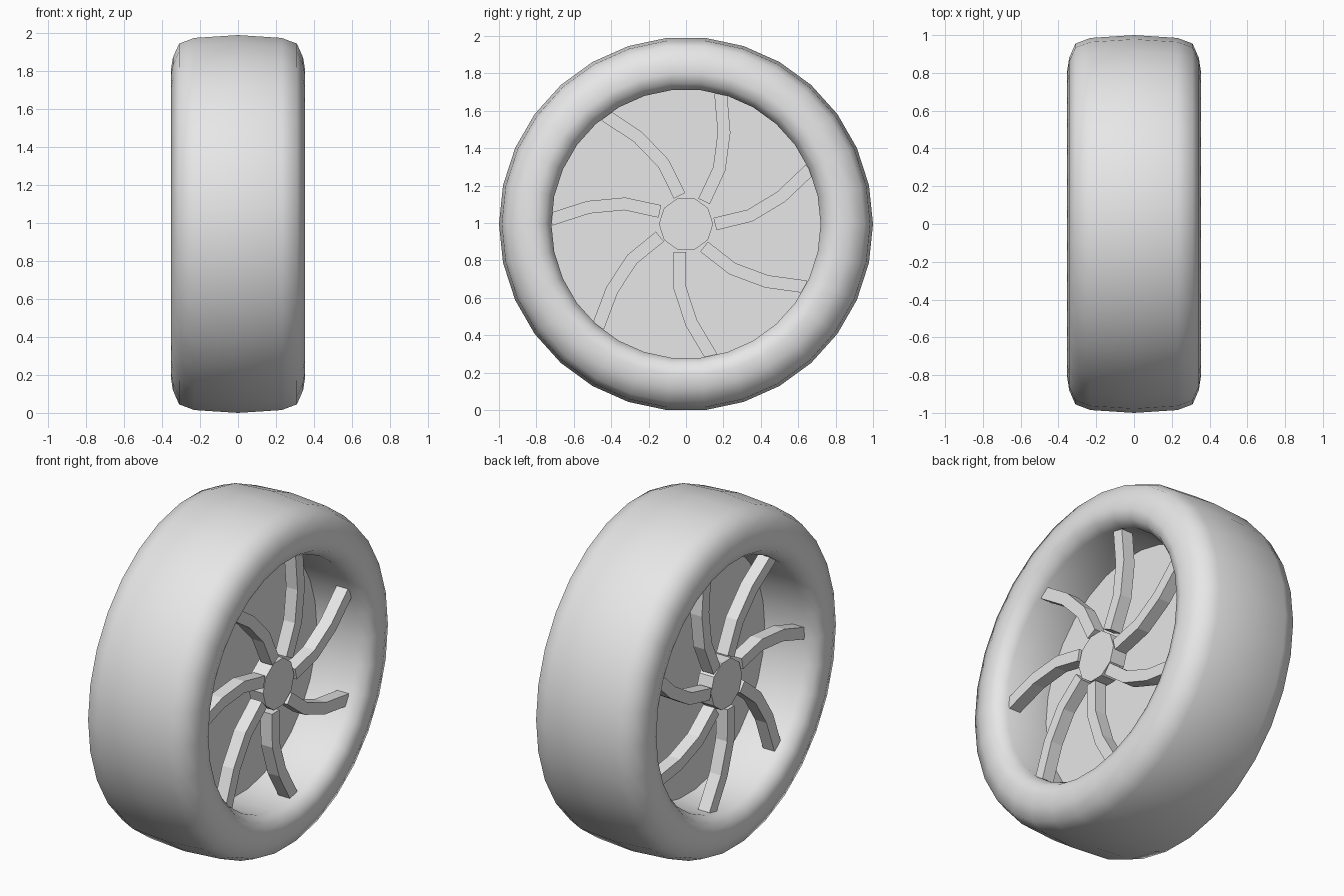
import bpy, bmesh, math
from mathutils import Vector

if "Cube" in bpy.data.objects:
    bpy.data.objects.remove(bpy.data.objects["Cube"])

SEG = 30
CZ = math.cos(math.pi / SEG)      # axle height, so the flat bottom rests on z = 0

grey = bpy.data.materials.new("light_grey")
grey.diffuse_color = (0.8, 0.8, 0.8, 1)
grey.use_nodes = True
grey.node_tree.nodes["Principled BSDF"].inputs["Base Color"].default_value = grey.diffuse_color


def finish(bm, name, smooth=False):
    bmesh.ops.recalc_face_normals(bm, faces=bm.faces)
    me = bpy.data.meshes.new(name)
    bm.to_mesh(me)
    bm.free()
    me.materials.append(grey)
    for p in me.polygons:
        p.use_smooth = smooth
    ob = bpy.data.objects.new(name, me)
    ob.location.z = CZ
    bpy.context.collection.objects.link(ob)
    return ob


def ring(bm, x, r, n):
    return [bm.verts.new((x, r * math.cos(2 * math.pi * i / n), r * math.sin(2 * math.pi * i / n)))
            for i in range(n)]


def bridge(bm, a, b):
    n = len(a)
    for i in range(n):
        j = (i + 1) % n
        bm.faces.new((a[i], a[j], b[j], b[i]))


def drum(name, x0, x1, r, n):
    bm = bmesh.new()
    a, b = ring(bm, x0, r, n), ring(bm, x1, r, n)
    bridge(bm, a, b)
    bm.faces.new(a)
    bm.faces.new(b)
    return finish(bm, name)


# Tyre with inner barrel: half profile (x, radius) mirrored across the middle
half = [(0.23, 0.985), (0.31, 0.955), (0.343, 0.88), (0.354, 0.81), (0.335, 0.755), (0.28, 0.72)]
profile = [(0, 1.0)] + half + [(0, 0.72)] + [(-x, r) for x, r in reversed(half)]
bm = bmesh.new()
rings = [ring(bm, x, r, SEG) for x, r in profile]
for k in range(len(rings)):
    bridge(bm, rings[k], rings[(k + 1) % len(rings)])
finish(bm, "tyre", True)

# Closing disc in the middle of the wheel
drum("centre_disc", -0.01, 0.01, 0.72, SEG)

# Curved spoke centre line as (radius, sweep in degrees)
path = [(0.155, 0), (0.345, 7.5), (0.53, 16), (0.725, 23.8)]
WIDTH = 0.068


def spokes(name, x0, x1):
    bm = bmesh.new()
    for k in range(7):
        base = math.tau * k / 7
        pts = [Vector((r * math.cos(base + math.radians(a)), r * math.sin(base + math.radians(a))))
               for r, a in path]
        loops = []
        for i, p in enumerate(pts):
            t = (pts[min(i + 1, len(pts) - 1)] - pts[max(i - 1, 0)]).normalized()
            n = Vector((-t.y, t.x)) * WIDTH / 2
            loops.append([bm.verts.new((x, *q)) for x, q in
                          ((x0, p - n), (x1, p - n), (x1, p + n), (x0, p + n))])
        for a, b in zip(loops, loops[1:]):
            bridge(bm, a, b)
        bm.faces.new(loops[0])
        bm.faces.new(loops[-1])
    finish(bm, name)


# Spokes and hub cap on both sides
for side, s in (("right", 1), ("left", -1)):
    spokes(side + "_spokes", s * 0.195, s * 0.27)
    drum(side + "_hub", s * 0.17, s * 0.265, 0.145, 10)
